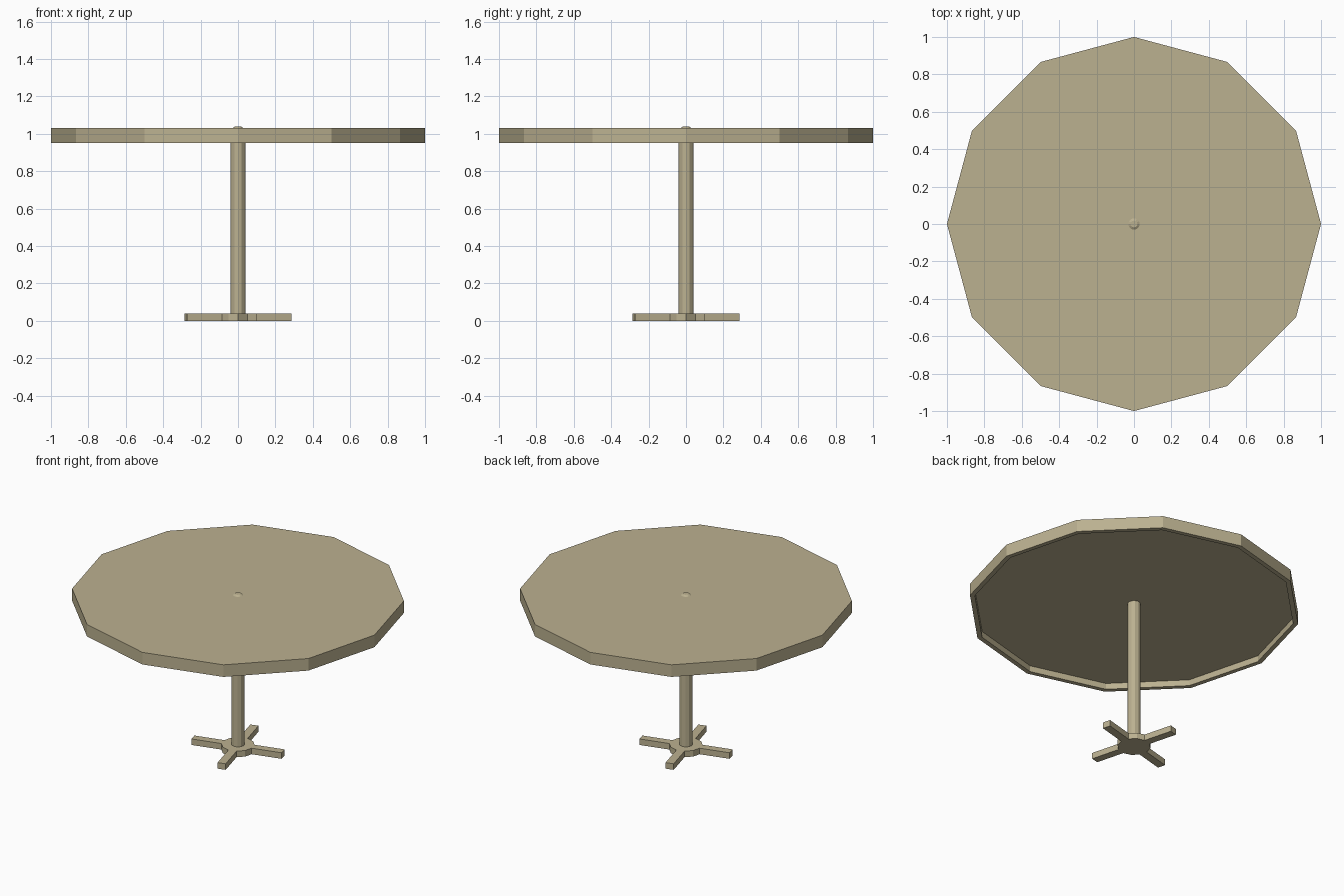
import bpy, bmesh
from math import cos, sin, pi, radians
from mathutils import Vector

if "Cube" in bpy.data.objects:
    bpy.data.objects.remove(bpy.data.objects["Cube"])

SIDES = 12

wood = bpy.data.materials.new("tan")
wood.diffuse_color = (0.50, 0.44, 0.28, 1)
wood.use_nodes = True
wood.node_tree.nodes["Principled BSDF"].inputs["Base Color"].default_value = wood.diffuse_color


def finish(name, bm):
    bmesh.ops.recalc_face_normals(bm, faces=bm.faces)
    mesh = bpy.data.meshes.new(name)
    bm.to_mesh(mesh)
    bm.free()
    mesh.materials.append(wood)
    obj = bpy.data.objects.new(name, mesh)
    bpy.context.collection.objects.link(obj)
    return obj


def lathe(profile):
    """Twelve-sided solid from (radius, z) rings, capped at both ends."""
    bm = bmesh.new()
    rings = [[bm.verts.new((r * cos(2 * pi * i / SIDES), r * sin(2 * pi * i / SIDES), z))
              for i in range(SIDES)] for r, z in profile]
    for a, b in zip(rings, rings[1:]):
        for i in range(SIDES):
            j = (i + 1) % SIDES
            bm.faces.new((a[i], a[j], b[j], b[i]))
    bm.faces.new(rings[0])
    bm.faces.new(rings[-1])
    return bm


# Table top: slab with a downward rim around a recessed underside
finish("table_top", lathe([(0.97, 0.99), (0.97, 0.95), (1.0, 0.95), (1.0, 1.03)]))

# Pole: passes through the top and ends in a small rounded tip
finish("pole", lathe([(0.04, 0.02), (0.04, 1.02), (0.031, 1.03), (0.018, 1.038)]))

# Base: hub with every third side pulled out into a foot
bm = lathe([(0.10, 0.0), (0.10, 0.04)])
bmesh.ops.recalc_face_normals(bm, faces=bm.faces)
bm.normal_update()
reach = 0.288 - 0.10 * cos(pi / SIDES)
for k in range(4):
    angle = radians(15 + 90 * k)
    out = Vector((cos(angle), sin(angle), 0))
    side = max(bm.faces, key=lambda f: (f.normal.dot(out) > 0.99) * f.calc_center_median().dot(out))
    new = bmesh.ops.extrude_discrete_faces(bm, faces=[side])["faces"]
    bmesh.ops.translate(bm, verts=new[0].verts, vec=out * reach)
    bm.normal_update()
finish("base", bm)
